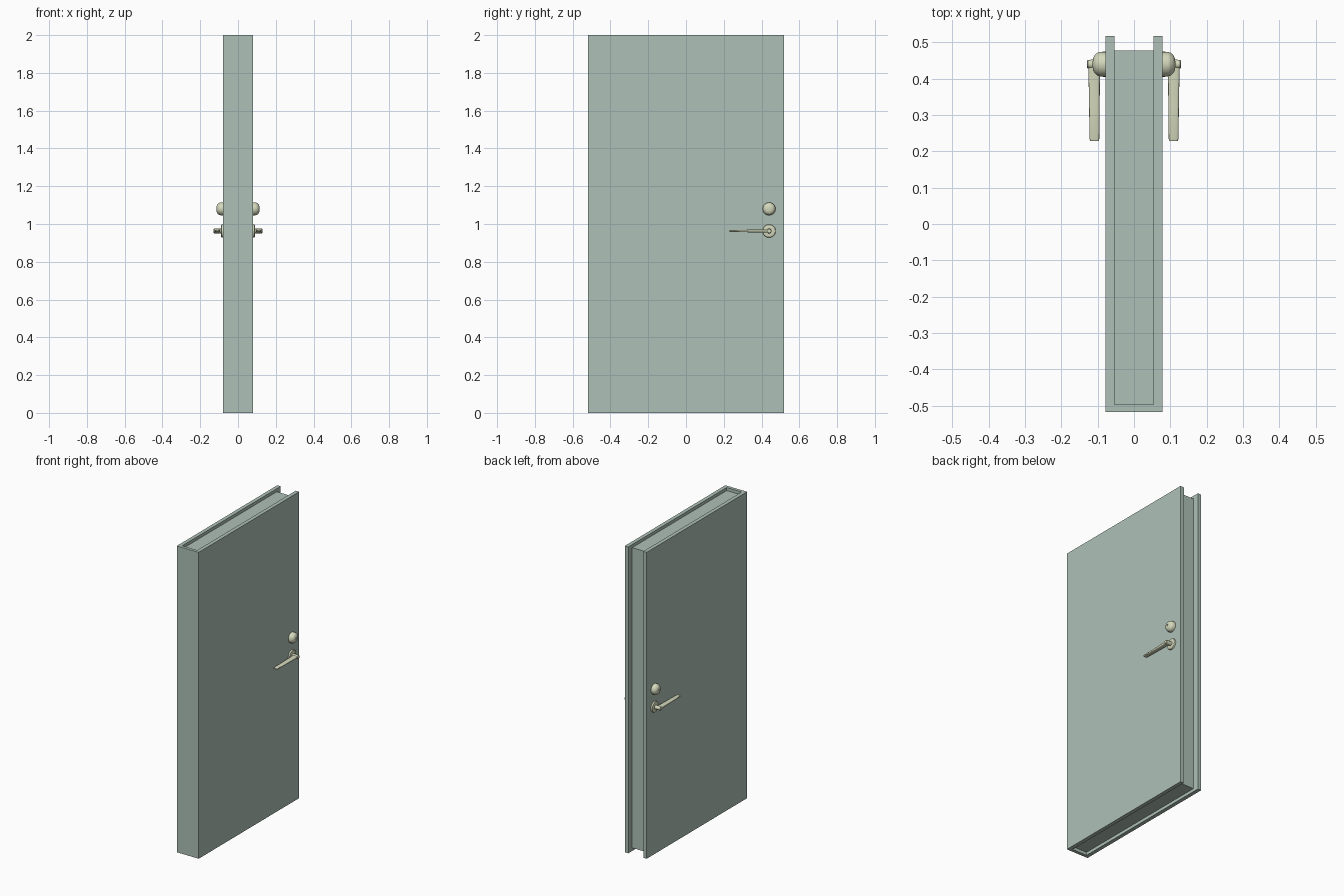
import bpy, bmesh
from math import cos, sin, pi, radians, copysign

if "Cube" in bpy.data.objects:
    bpy.data.objects.remove(bpy.data.objects["Cube"])


def material(name, color):
    m = bpy.data.materials.new(name)
    m.diffuse_color = color
    m.use_nodes = True
    m.node_tree.nodes["Principled BSDF"].inputs["Base Color"].default_value = m.diffuse_color
    return m


PAINT = material("door_paint", (0.42, 0.53, 0.47, 1))
METAL = material("pale_metal", (0.66, 0.69, 0.50, 1))


def make(name, bm, mat, smooth=False, mirror=False):
    bmesh.ops.recalc_face_normals(bm, faces=bm.faces)
    me = bpy.data.meshes.new(name)
    bm.to_mesh(me)
    bm.free()
    ob = bpy.data.objects.new(name, me)
    bpy.context.collection.objects.link(ob)
    me.materials.append(mat)
    if mirror:
        ob.modifiers.new("both_sides", 'MIRROR').use_axis = (True, False, False)
    if smooth:
        bpy.ops.object.select_all(action='DESELECT')
        bpy.context.view_layer.objects.active = ob
        ob.select_set(True)
        bpy.ops.object.shade_smooth_by_angle(angle=radians(35))
    return ob


def prism(name, outline, z0, z1):
    bm = bmesh.new()
    face = bm.faces.new([bm.verts.new((x, y, z0)) for x, y in outline])
    top = bmesh.ops.extrude_face_region(bm, geom=[face])
    verts = [g for g in top["geom"] if isinstance(g, bmesh.types.BMVert)]
    bmesh.ops.translate(bm, verts=verts, vec=(0, 0, z1 - z0))
    make(name, bm, PAINT)


def loft(name, rings):
    """Skin closed rings of points and cap both ends; mirrored to the other face."""
    bm = bmesh.new()
    loops = [[bm.verts.new(p) for p in ring] for ring in rings]
    n = len(loops[0])
    for a, b in zip(loops, loops[1:]):
        for i in range(n):
            j = (i + 1) % n
            bm.faces.new((a[i], a[j], b[j], b[i]))
    bm.faces.new(loops[0])
    bm.faces.new(loops[-1])
    make(name, bm, METAL, smooth=True, mirror=True)


def lathe_x(name, profile, y, z, n=32):
    """Turned part about the x direction; profile is (x, radius)."""
    loft(name, [[(x, y + r * cos(2 * pi * i / n), z + r * sin(2 * pi * i / n))
                 for i in range(n)] for x, r in profile])


# Door: folded outer skin with open latch edge, and a recessed core
W, L, IN = 0.079, 0.518, 0.054
prism("door_skin", [(-W, -L), (W, -L), (W, L), (IN, L), (IN, -0.497),
                    (-IN, -0.497), (-IN, L), (-W, L)], 0, 2)
prism("door_core", [(-IN, -0.497), (IN, -0.497), (IN, 0.478), (-IN, 0.478)], 0.02, 1.98)

# Lock dome with a small key recess
Y = 0.44
lathe_x("lock_dome", [(0.07, 0.034), (0.092, 0.034), (0.098, 0.0325), (0.104, 0.029),
                      (0.109, 0.024), (0.112, 0.018), (0.1135, 0.010), (0.1138, 0.004),
                      (0.109, 0.004)], Y, 1.08)

# Handle rosette and spindle
Z = 0.963
lathe_x("handle_rosette", [(0.07, 0.035), (0.085, 0.035), (0.088, 0.033), (0.089, 0.030),
                           (0.090, 0.016)], Y, Z)
lathe_x("handle_spindle", [(0.085, 0.013), (0.127, 0.012), (0.129, 0.010)], Y, Z)

# Tapered lever arm: (y, centre x, half width, half height)
stations = [(0.445, 0.110, 0.016, 0.009), (0.40, 0.1095, 0.0155, 0.008),
            (0.32, 0.109, 0.0145, 0.0065), (0.235, 0.109, 0.0135, 0.0055),
            (0.229, 0.109, 0.0115, 0.004)]


def soft(v):
    return copysign(abs(v) ** 0.6, v)


loft("handle_lever", [[(cx + hw * soft(cos(2 * pi * i / 20)), y, Z + hh * soft(sin(2 * pi * i / 20)))
                       for i in range(20)] for y, cx, hw, hh in stations])
